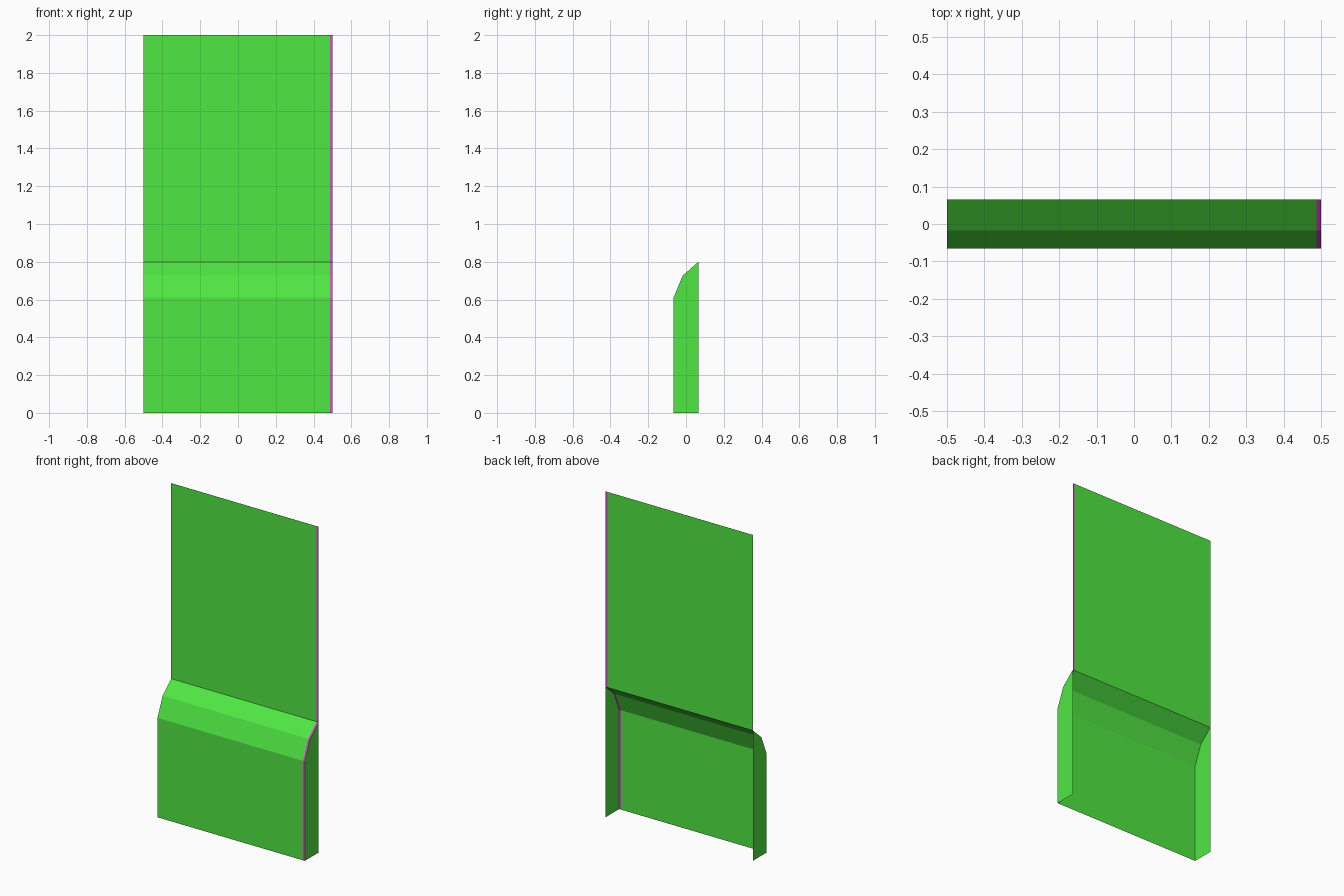
import bpy

if "Cube" in bpy.data.objects:
    bpy.data.objects.remove(bpy.data.objects["Cube"])

HALF_W = 0.5
TRIM_X = 0.488
# Side profile (y, z), from the floor up to the top edge
PROFILE = [(-0.066, 0), (-0.066, 0.61), (-0.017, 0.727), (0.066, 0.8), (0.066, 2)]


def material(name, colour):
    mat = bpy.data.materials.new(name)
    mat.diffuse_color = colour
    mat.use_nodes = True
    mat.node_tree.nodes["Principled BSDF"].inputs["Base Color"].default_value = mat.diffuse_color
    return mat


def make_object(name, verts, faces, mat):
    mesh = bpy.data.meshes.new(name)
    mesh.from_pydata(verts, [], faces)
    mesh.materials.append(mat)
    obj = bpy.data.objects.new(name, mesh)
    bpy.context.collection.objects.link(obj)
    return obj


def sweep_profile(name, x0, x1, mat):
    verts = [(x, y, z) for y, z in PROFILE for x in (x0, x1)]
    faces = [(2 * i, 2 * i + 1, 2 * i + 3, 2 * i + 2) for i in range(len(PROFILE) - 1)]
    return make_object(name, verts, faces, mat)


green = material("panel_green", (0.08, 0.80, 0.055, 1))
magenta = material("trim_magenta", (0.80, 0.055, 0.70, 1))

# Stepped wall sheet, open at the back and bottom
sweep_profile("wall_panel", -HALF_W, TRIM_X, green)

# Narrow coloured strip along the right edge
sweep_profile("edge_trim", TRIM_X, HALF_W, magenta)

# Side cheeks closing the projecting lower part, facing outward
right = [(0.066, 0)] + PROFILE[3::-1]
for name, x, outline in (("right_cheek", HALF_W, right), ("left_cheek", -HALF_W, right[::-1])):
    make_object(name, [(x, y, z) for y, z in outline], [range(len(outline))], green)
